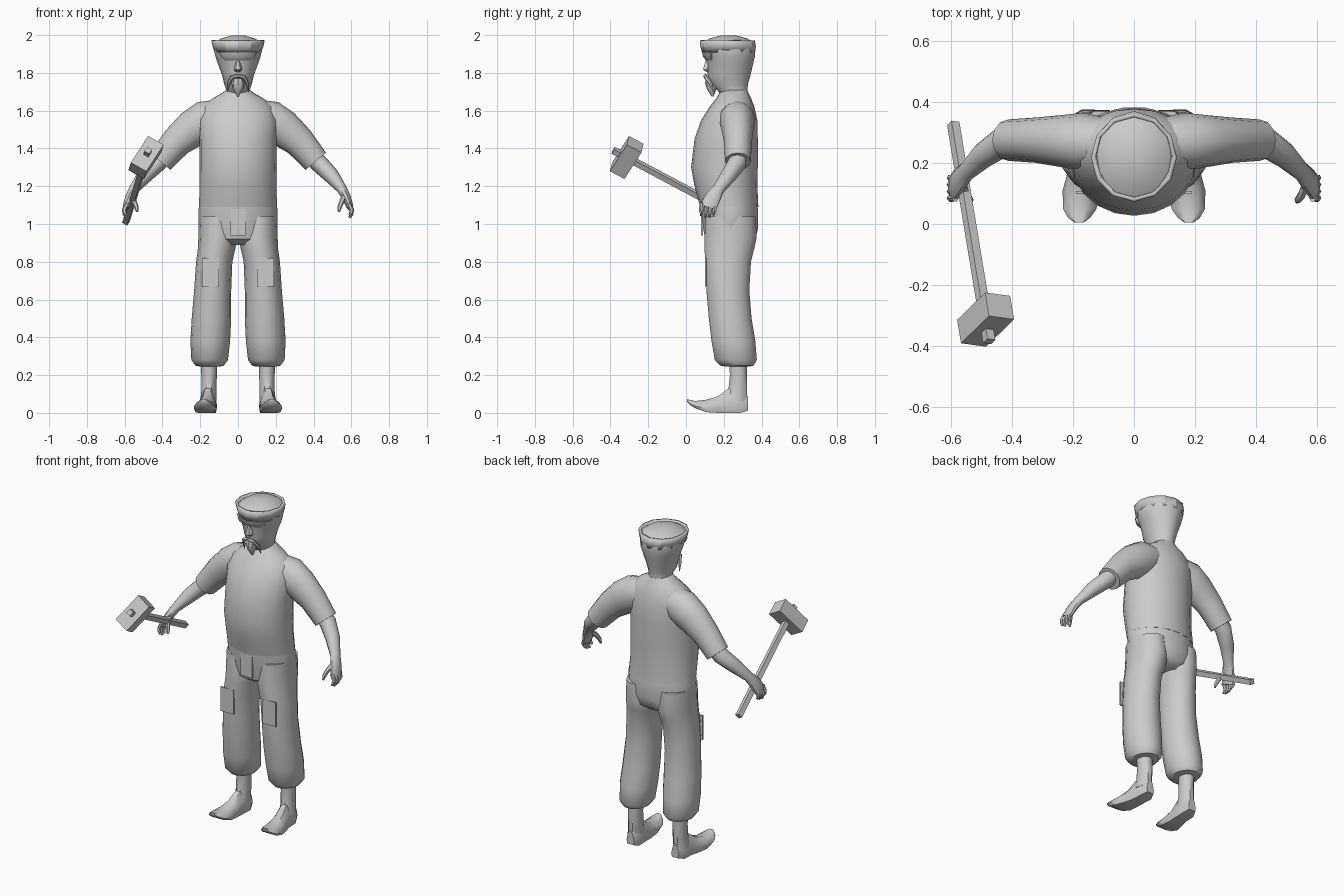
import bpy, bmesh
from math import cos, sin, pi, radians
from mathutils import Vector, Matrix

old = bpy.data.objects.get("Cube")
if old:
    bpy.data.objects.remove(old)

grey = bpy.data.materials.new("plain_grey")
grey.use_nodes = True
grey.diffuse_color = (0.6, 0.6, 0.6, 1)
grey.node_tree.nodes["Principled BSDF"].inputs["Base Color"].default_value = (0.6, 0.6, 0.6, 1)


def finish(name, bm, smooth=40):
    bmesh.ops.recalc_face_normals(bm, faces=bm.faces)
    mesh = bpy.data.meshes.new(name)
    bm.to_mesh(mesh)
    bm.free()
    mesh.materials.append(grey)
    obj = bpy.data.objects.new(name, mesh)
    bpy.context.collection.objects.link(obj)
    if smooth:
        bpy.ops.object.select_all(action='DESELECT')
        obj.select_set(True)
        bpy.context.view_layer.objects.active = obj
        bpy.ops.object.shade_smooth_by_angle(angle=radians(smooth))
    return obj


def bridge(bm, rings, caps=True):
    rows = [[bm.verts.new(p) for p in ring] for ring in rings]
    n = len(rows[0])
    for a, b in zip(rows, rows[1:]):
        for i in range(n):
            j = (i + 1) % n
            bm.faces.new((a[i], a[j], b[j], b[i]))
    if caps:
        bm.faces.new(rows[0])
        bm.faces.new(rows[-1])


def stack(name, levels, n=16, caps=True, smooth=40, side=1):
    """Level rings: z, left edge, right edge, front edge, back edge."""
    rings = []
    for z, x0, x1, y0, y1 in levels:
        cx, cy, rx, ry = (x0 + x1) / 2, (y0 + y1) / 2, (x1 - x0) / 2, (y1 - y0) / 2
        rings.append([(side * (cx + rx * cos(2 * pi * i / n)),
                       cy + ry * sin(2 * pi * i / n), z) for i in range(n)])
    bm = bmesh.new()
    bridge(bm, rings, caps)
    return finish(name, bm, smooth)


def limb(name, path, n=10, side=1, smooth=45):
    """Rings square to a path: (x, y, z), radius in the x-z plane, radius along y."""
    rings = []
    pts = [Vector(p[0]) for p in path]
    for k, (_, ra, rb) in enumerate(path):
        t = (pts[min(k + 1, len(pts) - 1)] - pts[max(k - 1, 0)]).normalized()
        u = Vector((0, 1, 0)).cross(t).normalized()
        v = t.cross(u)
        ring = [pts[k] + u * ra * cos(2 * pi * i / n) + v * rb * sin(2 * pi * i / n) for i in range(n)]
        rings.append([(side * p.x, p.y, p.z) for p in ring])
    bm = bmesh.new()
    bridge(bm, rings)
    return finish(name, bm, smooth)


def mirrored(levels):
    return [(z, -w, w, f, b) for z, w, f, b in levels]


# Shirt body and trouser seat
stack("shirt", mirrored([
    (1.09, .207, .075, .383), (1.2, .203, .045, .378), (1.3, .205, .027, .38),
    (1.45, .205, .045, .38), (1.55, .21, .08, .378), (1.62, .185, .125, .362),
    (1.665, .135, .16, .345), (1.69, .09, .175, .332), (1.71, .062, .185, .325)]), n=20)
stack("trouser_seat", mirrored([
    (1.14, .2, .07, .375), (1.07, .21, .08, .384), (.98, .208, .088, .384),
    (.92, .19, .1, .37), (.89, .1, .14, .33)]), n=18)

# Head with headband
stack("head", mirrored([
    (1.66, .07, .2, .33), (1.71, .062, .165, .325), (1.74, .073, .128, .328),
    (1.79, .085, .115, .342), (1.85, .107, .112, .356), (1.885, .119, .1, .364),
    (1.92, .127, .09, .366), (1.96, .122, .085, .362), (1.982, .09, .125, .325),
    (1.998, .035, .185, .265)]), n=16)
band = stack("headband", mirrored([
    (1.908, .122, .085, .366), (1.94, .135, .076, .37), (1.972, .141, .073, .364)]),
    n=12, caps=False, smooth=30)
wall = band.modifiers.new("wall", 'SOLIDIFY')
wall.thickness = .014

# Face: brow, nose, goatee
stack("brow", mirrored([(1.865, .07, .108, .17), (1.885, .09, .09, .17), (1.91, .1, .085, .17)]), n=8)
stack("nose", mirrored([(1.805, .014, .105, .14), (1.818, .022, .086, .14), (1.87, .01, .103, .14)]), n=6)
stack("goatee", mirrored([(1.675, .004, .135, .145), (1.71, .024, .113, .16),
                          (1.745, .034, .1, .17), (1.77, .026, .106, .16)]), n=8)

for s, tag in ((1, "left"), (-1, "right")):
    limb(tag + "_moustache", [((0, .103, 1.785), .009, .012), ((.032, .105, 1.778), .011, .012),
                              ((.05, .13, 1.745), .008, .01), ((.056, .145, 1.7), .003, .003)], 6, s)

    # Arms
    limb(tag + "_sleeve", [((.1, .265, 1.57), .09, .085), ((.17, .27, 1.55), .105, .095),
                           ((.24, .272, 1.505), .1, .085), ((.325, .275, 1.435), .083, .074),
                           ((.412, .275, 1.332), .07, .068)], 12, s)
    limb(tag + "_forearm", [((.37, .275, 1.38), .045, .05), ((.43, .27, 1.32), .048, .05),
                            ((.495, .225, 1.255), .042, .042), ((.55, .172, 1.185), .027, .032),
                            ((.572, .145, 1.145), .024, .042), ((.588, .125, 1.105), .02, .045),
                            ((.594, .118, 1.085), .016, .042)], 10, s)
    for i in range(4):
        y = .085 + i * .022
        drop = .012 * abs(i - 1.4)
        limb(tag + "_finger", [((.586, y, 1.11), .012, .012), ((.603, y, 1.075), .012, .011),
                               ((.6, y - .004, 1.045 + drop), .01, .01),
                               ((.59, y - .006, 1.028 + drop), .006, .006)], 6, s)
    limb(tag + "_thumb", [((.565, .13, 1.15), .016, .018), ((.55, .095, 1.12), .014, .014),
                          ((.538, .08, 1.09), .012, .012), ((.534, .073, 1.065), .006, .006)], 6, s)

    # Trouser legs, gathered at the hem
    stack(tag + "_trouser_leg", [
        (1.04, .02, .205, .1, .372), (.93, .002, .21, .095, .378), (.87, .014, .212, .095, .365),
        (.8, .03, .222, .098, .347), (.65, .036, .232, .105, .338), (.5, .036, .245, .118, .35),
        (.38, .042, .252, .132, .37), (.28, .053, .247, .15, .378), (.25, .075, .225, .18, .36),
        (.245, .1, .2, .215, .335)], n=14, side=s)
    # Pocket patches
    bm = bmesh.new()
    bmesh.ops.create_cube(bm, size=1, matrix=Matrix.Translation((s * .145, .104, .745))
                          @ Matrix.Diagonal((.09, .009, .15, 1)))
    finish(tag + "_pocket_patch", bm, 0)

    # Bare ankles and feet with turned-up toes
    stack(tag + "_ankle", [(.3, .11, .2, .225, .325), (.2, .112, .194, .23, .325),
                           (.12, .114, .194, .222, .325), (.06, .115, .2, .2, .325)], n=10, side=s)
    rings = []
    for y, cx, w, z0, z1 in ((.327, .154, .026, .012, .09), (.29, .155, .045, 0, .12),
                             (.225, .158, .045, 0, .13), (.17, .166, .052, 0, .088),
                             (.11, .174, .06, .004, .07), (.05, .178, .055, .024, .063),
                             (.02, .18, .036, .043, .069), (.005, .18, .015, .06, .073)):
        m = z0 + (z1 - z0) * .3
        rings.append([(s * (cx + dx * w), y, z) for dx, z in (
            (-.85, z0), (.85, z0), (1, m), (.75, (m + z1) / 2 + .005), (.35, z1),
            (-.35, z1), (-.75, (m + z1) / 2 + .005), (-1, m))])
    bm = bmesh.new()
    bridge(bm, rings)
    finish(tag + "_foot", bm, 45)

# Fly panel
bm = bmesh.new()
bmesh.ops.create_cube(bm, size=1, matrix=Matrix.Translation((0, .085, 1.01))
                      @ Matrix.Diagonal((.08, .009, .14, 1)))
finish("fly_panel", bm, 0)

# Hammer held in the right hand
low, high = Vector((-.593, .33, 1.01)), Vector((-.475, -.385, 1.39))
shaft = (high - low).normalized()
long_axis = Vector((.106, .07, .17))
long_axis = (long_axis - shaft * long_axis.dot(shaft)).normalized()
across = shaft.cross(long_axis)
turn = Matrix((across, long_axis, shaft)).transposed().to_4x4()
for name, centre, size in (
        ("hammer_handle", (low + high) / 2, (.03, .03, (high - low).length)),
        ("hammer_head", low.lerp(high, .9), (.095, .19, .088))):
    bm = bmesh.new()
    bmesh.ops.create_cube(bm, size=1, matrix=Matrix.Translation(centre) @ turn
                          @ Matrix.Diagonal((*size, 1)))
    finish(name, bm, 0)
